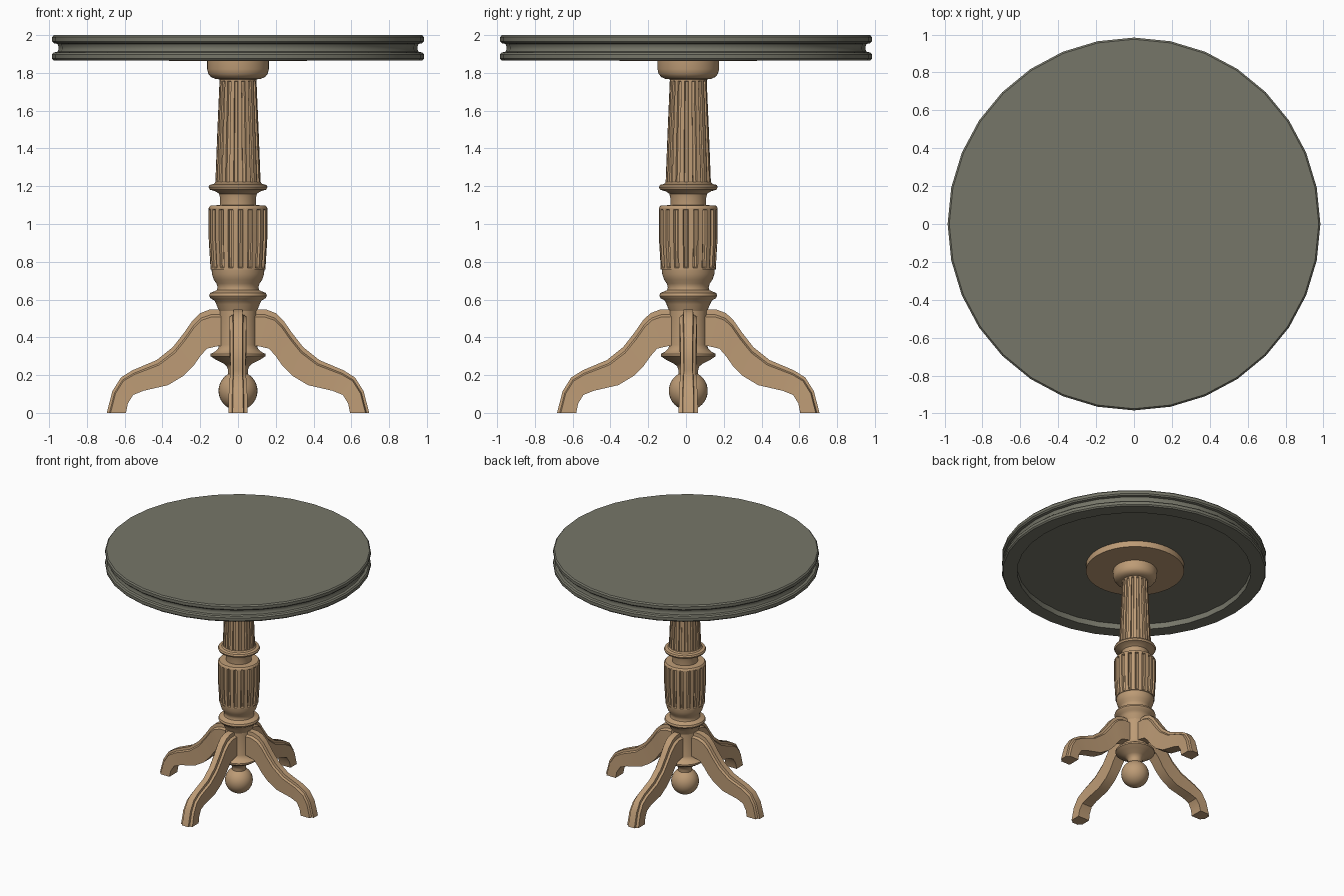
import bpy
import bmesh
from math import cos, sin, pi, radians

cube = bpy.data.objects.get("Cube")
if cube:
    bpy.data.objects.remove(cube, do_unlink=True)

PEDESTAL_Y = 0.012
FULL_TURN = 2 * pi


def make_material(name, colour):
    mat = bpy.data.materials.new(name)
    mat.use_nodes = True
    mat.diffuse_color = colour
    for node in mat.node_tree.nodes:
        if node.type == 'BSDF_PRINCIPLED':
            node.inputs["Base Color"].default_value = colour
            node.inputs["Roughness"].default_value = 0.6
    return mat


wood = make_material("wood", (0.51, 0.33, 0.18, 1))
painted = make_material("painted_top", (0.18, 0.18, 0.14, 1))


def finish(name, bm, mat, y=0.0, smooth=30):
    """Turn a bmesh into a named, shaded object."""
    bmesh.ops.remove_doubles(bm, verts=bm.verts, dist=0.0001)
    bmesh.ops.recalc_face_normals(bm, faces=bm.faces)
    mesh = bpy.data.meshes.new(name)
    bm.to_mesh(mesh)
    bm.free()
    mesh.materials.append(mat)
    obj = bpy.data.objects.new(name, mesh)
    bpy.context.collection.objects.link(obj)
    obj.location.y = y
    bpy.ops.object.select_all(action='DESELECT')
    obj.select_set(True)
    bpy.context.view_layer.objects.active = obj
    bpy.ops.object.shade_smooth_by_angle(angle=radians(smooth))
    return obj


def skin(bm, rings):
    """Bridge equal-length closed rings of points with quads."""
    rows = [[bm.verts.new(p) for p in ring] for ring in rings]
    for a, b in zip(rows, rows[1:]):
        for i in range(len(a)):
            j = (i + 1) % len(a)
            bm.faces.new((a[i], a[j], b[j], b[i]))
    return rows


def lathe(name, profile, mat, sides=48, y=PEDESTAL_Y, smooth=35):
    """Spin a (radius, height) profile, closing both ends on the axis."""
    bm = bmesh.new()
    points = [(0, profile[0][1])] + profile + [(0, profile[-1][1])]
    angles = [FULL_TURN * i / sides for i in range(sides)]
    skin(bm, [[(r * cos(a), r * sin(a), z) for a in angles] for r, z in points])
    return finish(name, bm, mat, y, smooth)


def fluted(name, profile, flutes, depth, margin):
    """Spin a profile from top to bottom and sink vertical flutes between its ends."""
    (r0, z0), (r1, z1) = profile[0], profile[-1]
    stations = [(0, z0, 0), (r0, z0, 0), (r0, z0 - margin, 0),
                (r0, z0 - margin - 0.004, depth)]
    stations += [(r, z, depth) for r, z in profile[1:-1]]
    stations += [(r1, z1 + margin + 0.004, depth), (r1, z1 + margin, 0),
                 (r1, z1, 0), (0, z1, 0)]
    # Each flute has a raised land and a sunken, steep-sided channel
    steps = [(0, 0), (0.5, 0), (0.56, 0.8), (0.75, 1), (0.94, 0.8)]
    bm = bmesh.new()
    rings = []
    for r, z, sink in stations:
        ring = []
        for k in range(flutes):
            for frac, amount in steps:
                a = FULL_TURN * (k + frac) / flutes
                rad = r - sink * amount
                ring.append((rad * cos(a), rad * sin(a), z))
        rings.append(ring)
    skin(bm, rings)
    return finish(name, bm, wood, PEDESTAL_Y)


# Round top with two beads, a groove between them and a recessed underside
half_rim = [(0.975, 2.0), (0.984, 1.99), (0.984, 1.967), (0.975, 1.957), (0.956, 1.953)]
lower_rim = [(r, 3.865 - z) for r, z in reversed(half_rim)]
lathe("table_top", half_rim + [(0.95, 1.94), (0.95, 1.925)] + lower_rim
      + [(0.87, 1.865), (0.87, 1.91)], painted, sides=32, y=0)

# Mounting plate and capital beneath the top
lathe("mounting_plate", [(0.365, 1.912), (0.365, 1.862)], wood)
lathe("capital", [(0.163, 1.87), (0.163, 1.82), (0.157, 1.795), (0.143, 1.778),
                  (0.12, 1.768), (0.09, 1.765)], wood)

# Tapered fluted shaft
fluted("upper_shaft", [(0.098, 1.77), (0.109, 1.5), (0.12, 1.2)], 16, 0.012, 0.012)

# Collar and neck between shaft and drum
lathe("upper_collar", [(0.12, 1.222), (0.128, 1.212), (0.15, 1.207), (0.156, 1.195),
                       (0.15, 1.182), (0.12, 1.173), (0.1, 1.16), (0.095, 1.14),
                       (0.095, 1.09)], wood)

# Fluted drum
lathe("drum_cap", [(0.095, 1.1), (0.145, 1.098), (0.154, 1.088), (0.155, 1.08)], wood)
fluted("drum", [(0.155, 1.085), (0.155, 0.92), (0.146, 0.76)], 18, 0.017, 0.008)

# Turned vase and ring below the drum
lathe("lower_vase", [(0.14, 0.765), (0.138, 0.735), (0.128, 0.705), (0.114, 0.685),
                     (0.108, 0.665), (0.112, 0.65), (0.13, 0.642), (0.148, 0.635),
                     (0.153, 0.62), (0.146, 0.607), (0.125, 0.595), (0.115, 0.575),
                     (0.107, 0.555), (0.1, 0.54)], wood)

# Plain hub carrying the legs, ending in a flared skirt
lathe("leg_hub", [(0.1, 0.55), (0.1, 0.36), (0.106, 0.34), (0.125, 0.322), (0.145, 0.313),
                  (0.145, 0.3), (0.115, 0.28), (0.075, 0.26), (0.058, 0.245),
                  (0.052, 0.225), (0.052, 0.19)], wood)

# Ball finial
bm = bmesh.new()
bmesh.ops.create_uvsphere(bm, u_segments=32, v_segments=20, radius=0.103)
finish("ball_finial", bm, wood, PEDESTAL_Y).location.z = 0.117

# Curved leg: matching upper and lower edges as (distance out, height)
upper_edge = [(0.04, 0.548), (0.15, 0.547), (0.2, 0.528), (0.24, 0.49), (0.285, 0.425),
              (0.345, 0.348), (0.43, 0.28), (0.56, 0.225), (0.62, 0.187),
              (0.665, 0.115), (0.695, 0)]
lower_edge = [(0.04, 0.355), (0.1, 0.355), (0.165, 0.34), (0.2, 0.3), (0.235, 0.25),
              (0.29, 0.195), (0.37, 0.147), (0.5, 0.117), (0.555, 0.095),
              (0.583, 0.05), (0.593, 0)]
half_widths = [0.045, 0.045, 0.046, 0.044, 0.042, 0.041, 0.041, 0.042, 0.045, 0.049, 0.051]


def leg_section(top, bottom, w):
    """Cross-section with a narrow moulding raised along the upper side."""
    outline = [(-w, 0), (w, 0), (w, 0.8), (w * 0.62, 0.86), (w * 0.55, 1),
               (-w * 0.55, 1), (-w * 0.62, 0.86), (-w, 0.8)]
    return [(bottom[0] + (top[0] - bottom[0]) * t, side,
             bottom[1] + (top[1] - bottom[1]) * t) for side, t in outline]


def build_leg(name, angle):
    bm = bmesh.new()
    rows = skin(bm, [leg_section(*s) for s in zip(upper_edge, lower_edge, half_widths)])
    for end in (rows[0], rows[-1]):
        bm.faces.new(end)
    finish(name, bm, wood, PEDESTAL_Y).rotation_euler.z = angle


for index, name in enumerate(("left_leg", "back_leg", "right_leg", "front_leg")):
    build_leg(name, index * pi / 2)
